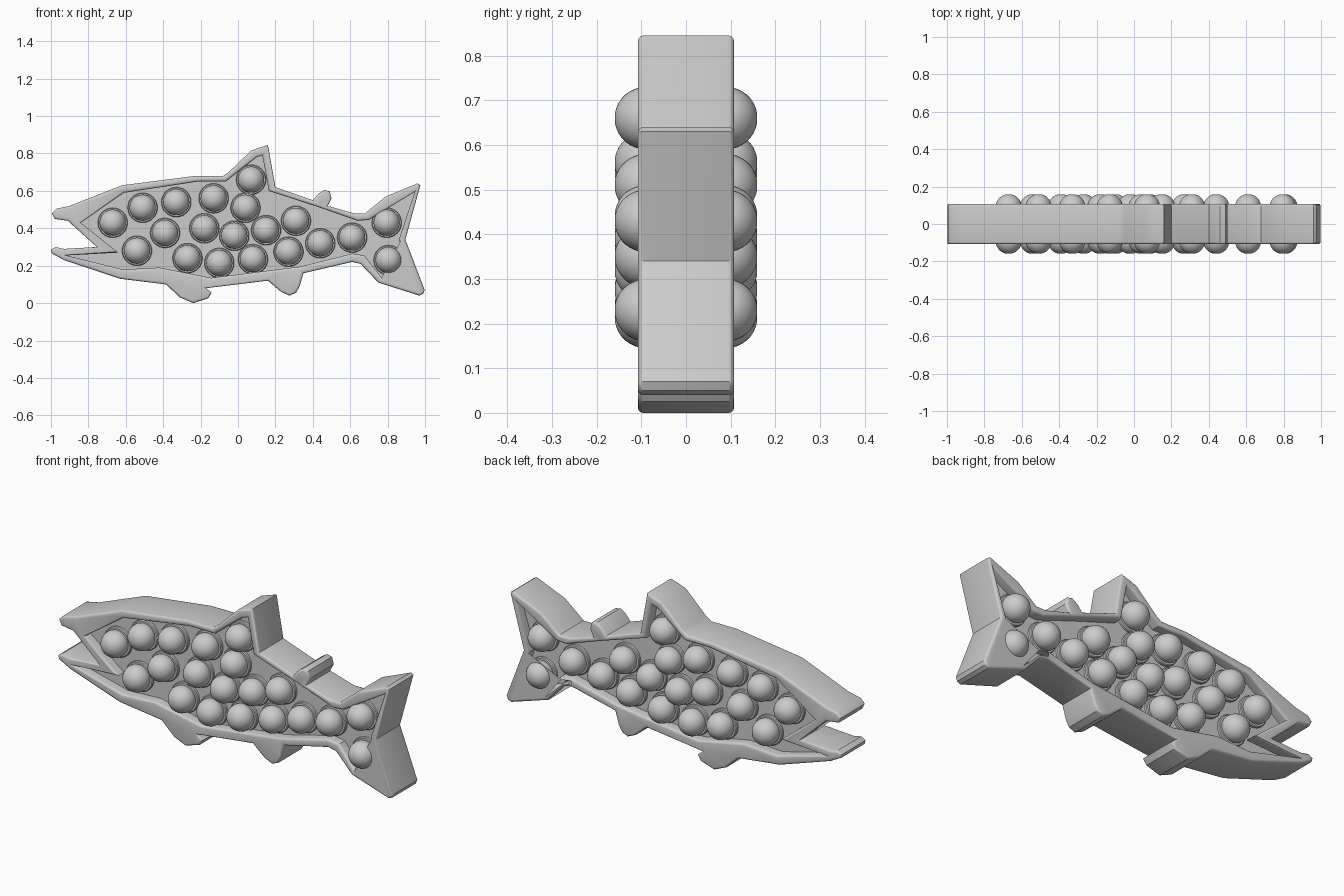
import bpy
import bmesh
import math
from mathutils import Vector

if "Cube" in bpy.data.objects:
    bpy.data.objects.remove(bpy.data.objects["Cube"], do_unlink=True)

HALF = 0.108       # half thickness of the body
PANEL = 0.055      # half thickness at the recessed panel
ROUND = 0.012      # rounding of the rim edges

# Outlines in hundredths, clockwise from the upper jaw
UPPER = [(-99.5, 48), (-97, 50.5), (-90, 52), (-62, 63), (-23, 68), (-8, 68), (-5, 70)]
DORSAL_FIN = [(7, 81.5), (11, 83), (16, 84.5), (20, 62)]
SMALL_FIN = [(40, 55), (43, 58.5), (46, 60.5), (49, 59.8), (50, 56), (48, 52)]
TAIL = [(62, 48), (68, 48), (71, 50.5), (79, 57), (96, 64), (97.5, 63), (89.5, 34),
        (99.8, 7), (99, 5), (97, 4), (75, 11), (65.5, 21), (61, 22)]
REAR_FIN = [(35, 16), (33, 9), (31, 5.5), (27.5, 4), (23, 6), (16, 12)]
BELLY_FIN = [(-17, 8), (-14, 5.5), (-16, 2.5), (-24, 0), (-31, 3), (-38.5, 10)]
LOWER = [(-63, 13), (-93, 23), (-99.5, 26.5), (-100, 28.5), (-97.5, 30), (-93, 29),
         (-75.5, 30), (-91, 44), (-98, 45)]
OUTLINE = UPPER + DORSAL_FIN + SMALL_FIN + TAIL + REAR_FIN + BELLY_FIN + LOWER

RECESS = [(-84, 43), (-61, 59), (-21.5, 65), (-6.5, 65), (10, 78), (13, 79), (16.5, 60),
          (42.5, 51.5), (64, 44), (70, 44.5), (94.5, 59.5), (86, 34), (95.5, 7),
          (77, 13.5), (67.5, 25.5), (61, 26.5), (33, 19.5), (-14.5, 13.5),
          (-42, 19), (-61.5, 18), (-91.5, 25.5), (-64, 27)]

BUBBLES = [(-67, 43), (-51, 51), (-33, 54), (-13, 56), (7, 66), (4, 51), (-54, 28),
           (-39, 37.5), (-18, 40), (-2, 36), (15, 39), (31, 44), (-27, 24), (-10, 21.5),
           (8, 23.5), (27, 27.5), (44, 32), (61, 35), (79.5, 43), (80.5, 23)]


def make_material(name, colour):
    mat = bpy.data.materials.new(name)
    mat.use_nodes = True
    mat.diffuse_color = colour
    mat.node_tree.nodes["Principled BSDF"].inputs["Base Color"].default_value = colour
    return mat


GREY = make_material("light grey", (0.6, 0.6, 0.6, 1))


def inset(points, amount):
    """Move a clockwise loop inward by amount, with limited mitres."""
    pts = [Vector(p) / 100 for p in points]
    moved = []
    for i, p in enumerate(pts):
        a = (p - pts[i - 1]).normalized()
        b = (pts[(i + 1) % len(pts)] - p).normalized()
        na, nb = Vector((a.y, -a.x)), Vector((b.y, -b.x))
        mitre = (na + nb).normalized()
        moved.append(p + mitre * amount / max(mitre.dot(na), 0.4))
    return moved


def add_loop(bm, points, y):
    return [bm.verts.new((p.x, y, p.y)) for p in points]


def skin(bm, loops):
    for low, high in zip(loops, loops[1:]):
        for i in range(len(low)):
            bm.faces.new((low[i - 1], low[i], high[i], high[i - 1]))


def loop_edges(bm, loop):
    return [bm.edges.get((loop[i - 1], loop[i])) for i in range(len(loop))]


def finish(bm, name):
    bmesh.ops.recalc_face_normals(bm, faces=bm.faces)
    mesh = bpy.data.meshes.new(name)
    bm.to_mesh(mesh)
    bm.free()
    mesh.materials.append(GREY)
    obj = bpy.data.objects.new(name, mesh)
    bpy.context.collection.objects.link(obj)
    bpy.ops.object.select_all(action="DESELECT")
    obj.select_set(True)
    bpy.context.view_layer.objects.active = obj
    bpy.ops.object.shade_smooth_by_angle(angle=math.radians(35))
    return obj


# Quarter-round profile: (inset, distance below the rim top)
STEPS = [math.radians(a) for a in (0, 30, 60, 90)]
EDGE = [(ROUND * (1 - math.cos(t)), ROUND * (1 - math.sin(t))) for t in STEPS]

# Body: rounded outer wall, raised rim and a recessed panel on each side
bm = bmesh.new()
outer = {side: [add_loop(bm, inset(OUTLINE, d), side * (HALF - drop)) for d, drop in EDGE]
         for side in (-1, 1)}
skin(bm, outer[-1][::-1] + outer[1])
for side in (-1, 1):
    inner = [add_loop(bm, inset(RECESS, 0), side * PANEL)]
    inner += [add_loop(bm, inset(RECESS, -d), side * (HALF - drop)) for d, drop in EDGE]
    skin(bm, inner)
    bm.faces.new(inner[0])
    rim = loop_edges(bm, outer[side][-1]) + loop_edges(bm, inner[-1])
    bmesh.ops.triangle_fill(bm, edges=rim, use_beauty=True, normal=(0, side, 0))
finish(bm, "fish_body")

# Bubbles: a low collar and a dome, turned from one profile
DOME_RADIUS, DOME_Y = 0.07, 0.09
PROFILE = [(0.08, PANEL - 0.01), (0.08, 0.066), (0.076, 0.07), (0.066, 0.07)]
PROFILE += [(DOME_RADIUS * math.cos(t), DOME_Y + DOME_RADIUS * math.sin(t))
            for t in (math.radians(a) for a in range(-10, 90, 10))]
SEGMENTS = 32


def add_bubble(bm, x, z, side):
    loops = []
    for radius, y in PROFILE:
        ring = [Vector((x + radius * math.cos(k * math.tau / SEGMENTS),
                        z + radius * math.sin(k * math.tau / SEGMENTS)))
                for k in range(SEGMENTS)]
        loops.append(add_loop(bm, ring, side * y))
    skin(bm, loops)
    bm.faces.new(loops[-1])


for side, name in ((-1, "front_bubbles"), (1, "back_bubbles")):
    bm = bmesh.new()
    for x, z in BUBBLES:
        add_bubble(bm, x / 100, z / 100, side)
    finish(bm, name)
